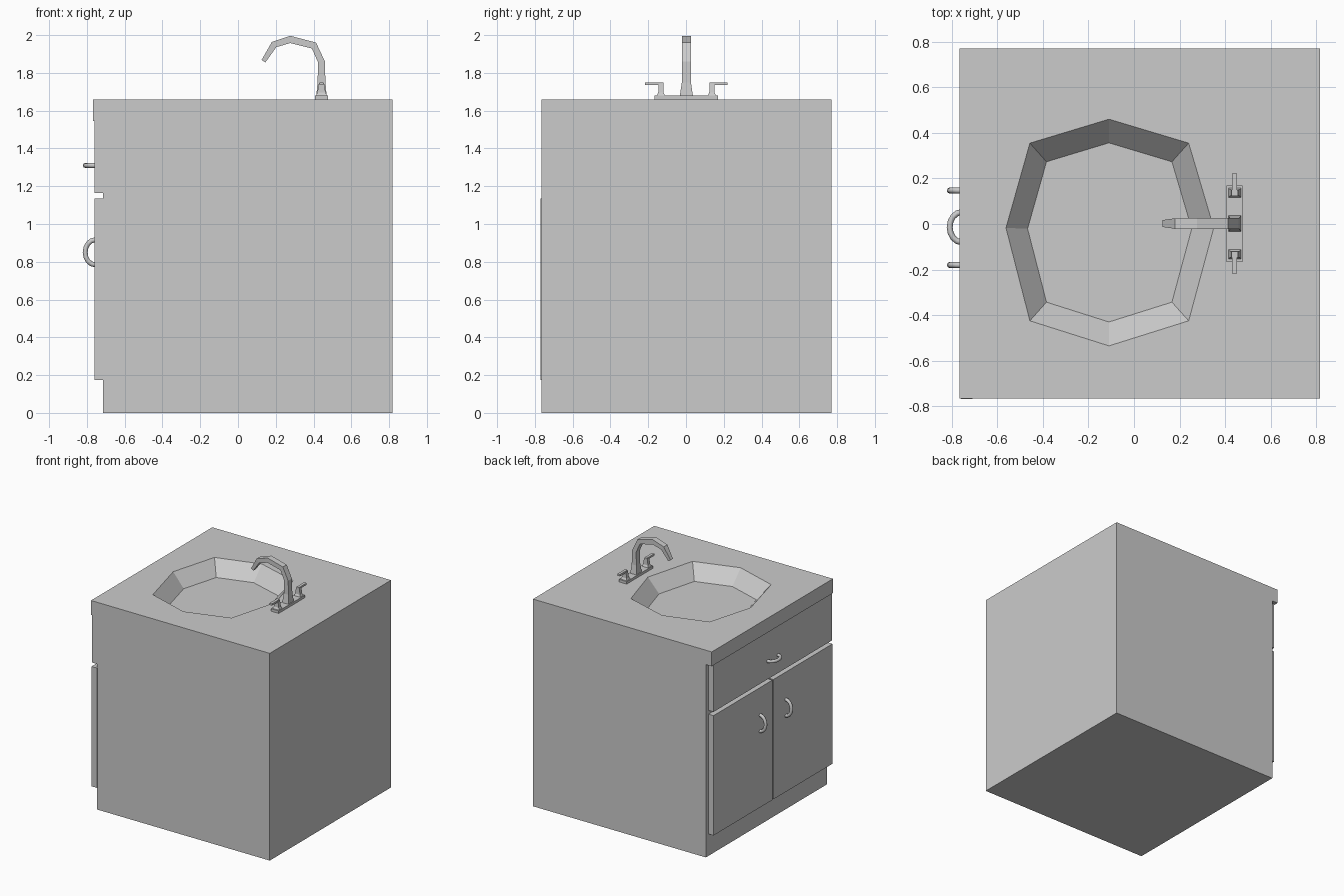
import bpy, bmesh, math
from mathutils import Vector

if "Cube" in bpy.data.objects:
    bpy.data.objects.remove(bpy.data.objects["Cube"])


def loft(name, rings):
    """Closed solid skinned through a list of equal-length point rings."""
    bm = bmesh.new()
    vs = [[bm.verts.new(p) for p in r] for r in rings]
    n = len(rings[0])
    for a, b in zip(vs, vs[1:]):
        for i in range(n):
            j = (i + 1) % n
            bm.faces.new((a[i], a[j], b[j], b[i]))
    bm.faces.new(vs[0])
    bm.faces.new(vs[-1])
    bmesh.ops.recalc_face_normals(bm, faces=bm.faces[:])
    me = bpy.data.meshes.new(name)
    bm.to_mesh(me)
    bm.free()
    ob = bpy.data.objects.new(name, me)
    bpy.context.collection.objects.link(ob)
    return ob


def rect(x0, x1, y0, y1, z):
    return [(x0, y0, z), (x1, y0, z), (x1, y1, z), (x0, y1, z)]


def box(name, x0, x1, y0, y1, z0, z1):
    return loft(name, [rect(x0, x1, y0, y1, z0), rect(x0, x1, y0, y1, z1)])


TOP = 1.66

# Cabinet with overhanging counter lip, profile in XZ swept along Y
profile = [(-0.715, 0), (0.817, 0), (0.817, TOP), (-0.767, TOP),
           (-0.767, 1.545), (-0.715, 1.545)]
cabinet = loft("cabinet_and_counter",
               [[(x, y, z) for x, z in profile] for y in (-0.765, 0.77)])

# Eight-sided basin sunk into the counter
outline = [(-0.11, 0.46), (0.24, 0.355), (0.35, -0.017), (0.24, -0.425),
           (-0.11, -0.535), (-0.457, -0.425), (-0.562, -0.017), (-0.457, 0.355)]
cx, cy = -0.11, -0.035
basin = loft("basin_cutter", [
    [(cx + (x - cx) * s, cy + (y - cy) * s, z) for x, y in outline]
    for s, z in ((0.79, TOP - 0.11), (1, TOP), (1, TOP + 0.05))])
basin.hide_render = True
mod = cabinet.modifiers.new("basin", 'BOOLEAN')
mod.operation = 'DIFFERENCE'
mod.solver = 'EXACT'
mod.object = basin
bpy.context.view_layer.objects.active = cabinet
bpy.ops.object.modifier_apply(modifier=mod.name)
bpy.data.objects.remove(basin)

# Drawer front and pair of doors
box("drawer_front", -0.76, -0.71, -0.764, 0.737, 1.165, 1.546)
box("door_right", -0.76, -0.71, -0.769, -0.022, 0.175, 1.135)
box("door_left", -0.76, -0.71, -0.008, 0.737, 0.175, 1.135)


def handle(name, y, z, along):
    """Half-ellipse pull bowing out along -X between two ends."""
    out, side = Vector((-1, 0, 0)), Vector(along)
    normal = out.cross(side)
    rings = []
    for k in range(9):
        t = math.pi * k / 8
        c = Vector((-0.757, y, z)) + out * 0.052 * math.sin(t) + side * 0.066 * math.cos(t)
        d = (out * math.sin(t) + side * math.cos(t)).normalized()
        rings.append([c + 0.013 * (d * math.cos(a) + normal * math.sin(a))
                      for a in (math.tau * i / 8 for i in range(8))])
    ob = loft(name, rings)
    for f in ob.data.polygons:
        f.use_smooth = len(f.vertices) == 4
    return ob


handle("drawer_handle", -0.014, 1.31, (0, 1, 0))
handle("door_handle_right", -0.18, 0.85, (0, 0, 1))
handle("door_handle_left", 0.147, 0.85, (0, 0, 1))

# Faucet base plate
FX = 0.442
box("faucet_base", FX - 0.035, FX + 0.035, -0.166, 0.17, TOP - 0.01, 1.68)

# Spout: rectangular section along a gooseneck (x, z, thickness, half width)
path = [(FX, 1.67, 0.056, 0.036), (FX, 1.75, 0.042, 0.024), (FX, 1.858, 0.036, 0.024),
        (0.402, 1.945, 0.038, 0.024), (0.277, 1.977, 0.038, 0.024),
        (0.191, 1.95, 0.036, 0.023), (0.135, 1.862, 0.024, 0.015)]
pts = [Vector((x, 0, z)) for x, z, _, _ in path]
rings = []
for i, (_, _, t, w) in enumerate(path):
    d = (pts[min(i + 1, len(pts) - 1)] - pts[max(i - 1, 0)]).normalized()
    n = Vector((d.z, 0, -d.x)) * t / 2
    rings.append([pts[i] + s * n + Vector((0, 0.002 + q * w, 0))
                  for s, q in ((-1, -1), (1, -1), (1, 1), (-1, 1))])
loft("faucet_spout", rings)

# Tap posts and levers on both sides
for side, label in ((-1, "right"), (1, "left")):
    yc = 0.002 + side * 0.135
    loft("tap_post_" + label, [
        rect(FX - w, FX + w, yc - h, yc + h, z)
        for w, h, z in ((0.03, 0.024, 1.675), (0.022, 0.014, 1.695), (0.014, 0.013, 1.745))])
    y0, y1 = sorted((0.002 + side * 0.122, 0.002 + side * 0.219))
    box("tap_lever_" + label, FX - 0.011, FX + 0.011, y0, y1, 1.735, 1.75)
